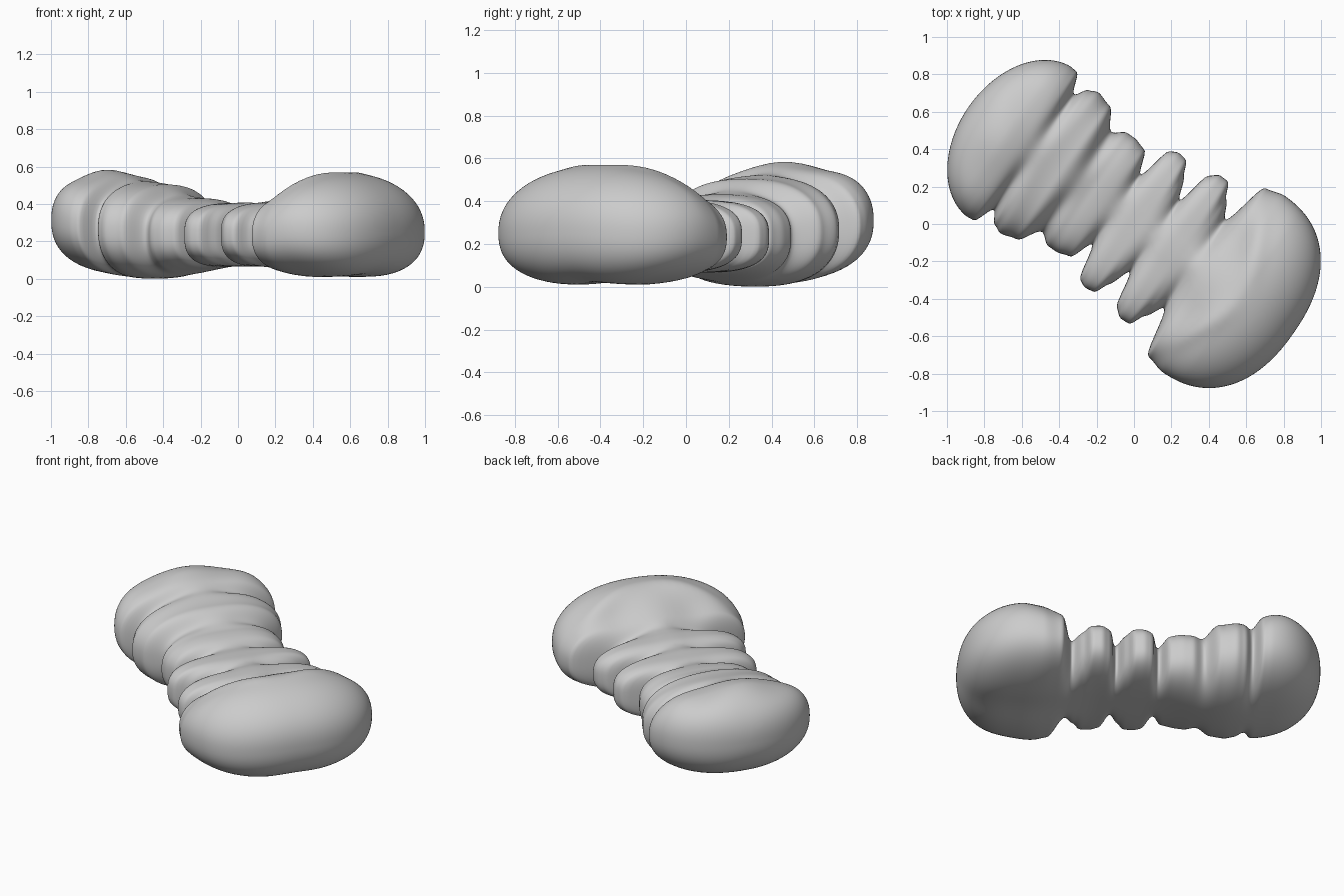
import bpy
import bmesh
import math
from mathutils import Vector

default_cube = bpy.data.objects.get("Cube")
if default_cube:
    bpy.data.objects.remove(default_cube, do_unlink=True)

RINGS, SIDES = 300, 80
TAIL, TIP = -1.085, 1.035        # ends of the body along its own axis
AXIS = Vector((.82, -.57, 0))    # long direction
ACROSS = Vector((.57, .82, 0))   # rib direction
GROOVES = (-.66, -.38, -.12, .13, .385)

# Half width along the axis: rounded rib plateaus alternate with narrow grooves
WIDTH = [(-.77, .49), (-.715, .485), (-.66, .375), (-.61, .44), (-.56, .46),
         (-.47, .437), (-.38, .325), (-.31, .37), (-.26, .37), (-.18, .35),
         (-.12, .22), (-.07, .42), (-.02, .44), (.035, .432), (.075, .35),
         (.13, .225), (.175, .43), (.23, .467), (.285, .465), (.33, .38),
         (.39, .285), (.465, .55), (.58, .575)]
TOP = [(-.85, .585), (-.48, .515), (-.28, .442), (-.05, .415), (.3, .42),
       (.7, .575)]
BOTTOM = [(-1, .06), (-.55, .01), (-.05, .075), (.2, .075), (.65, .012)]


def ease(keys, u):
    """Smoothly blend between neighbouring keys."""
    if u <= keys[0][0]:
        return keys[0][1]
    for (a, p), (b, q) in zip(keys, keys[1:]):
        if u <= b:
            t = (u - a) / (b - a)
            return p + (q - p) * t * t * (3 - 2 * t)
    return keys[-1][1]


def rounding(u, start, end, power):
    """Shrink factor that rounds off an end of the body."""
    t = min(max((u - start) / (end - start), 0), 1)
    return max(1 - t ** power, 0) ** (1 / power)


def bump(d, size):
    return math.exp(-(d / size) ** 2)


def power_curve(value, n):
    return math.copysign(abs(value) ** (2 / n), value)


def surface_point(u, angle):
    head = rounding(u, -.74, TAIL, 2)
    knuckle = rounding(u, .57, TIP, 2.3)
    width = ease(WIDTH, u) * head * knuckle
    height_scale = rounding(u, -.8, TAIL, 2.3) * rounding(u, .68, TIP, 2.3)
    top, bottom = ease(TOP, u), ease(BOTTOM, u)
    middle, half = (top + bottom) / 2, (top - bottom) / 2 * height_scale

    # Boxier section in the ribbed shaft, rounder at both ends
    n = 2.3 + .7 * bump(u - .05, .35)
    v = width * power_curve(math.cos(angle), n)
    rise = power_curve(math.sin(angle), n)
    z = middle + half * rise

    # The large end droops towards its sides and its tip
    z -= ease([(.38, 0), (.55, .1)], u) * v * v + ease([(.7, 0), (TIP, .025)], u)

    if rise > 0:
        # Rib grooves fade out at the crest along the middle
        groove = sum(bump(u - g, .045) for g in GROOVES)
        valley = .034 * groove * (1 - .75 * bump(v, .12))
        # Soft crest, forked ridge and the hollows between them on the large end
        crest = .014 * bump(v, .05) * bump(u - .28, .22)
        fork = .026 * bump(u - .72 + .45 * abs(v), .06) * bump(abs(v) - .3, .2)
        hollow = .03 * bump(abs(v) - .22, .12) * bump(u - .47, .1)
        dents = .012 * math.sin(14 * v + 5 * u) * bump(u + .85, .15)
        z += (crest + fork + dents - hollow - valley) * rise * height_scale
    else:
        # Shallow hollow under the large end
        z -= .02 * bump(v, .12) * bump(u - .7, .3) * rise * height_scale
    return AXIS * u + ACROSS * (v + .015) + Vector((0, 0, z))


# Loft the rings, closer together towards both ends
verts = []
for i in range(RINGS):
    t = (i + .3) / (RINGS - .4)
    u = (TAIL + TIP) / 2 - (TIP - TAIL) / 2 * math.cos(math.pi * t)
    verts += [surface_point(u, math.tau * j / SIDES) for j in range(SIDES)]

faces = []
for i in range(RINGS - 1):
    for j in range(SIDES):
        k = (j + 1) % SIDES
        a, b = i * SIDES, (i + 1) * SIDES
        faces.append((a + j, a + k, b + k, b + j))
faces.append(tuple(reversed(range(SIDES))))
faces.append(tuple(range((RINGS - 1) * SIDES, RINGS * SIDES)))

# Stand the body on the ground, centred
low = Vector([min(p[k] for p in verts) for k in range(3)])
high = Vector([max(p[k] for p in verts) for k in range(3)])
origin = Vector(((low.x + high.x) / 2, (low.y + high.y) / 2, low.z))
verts = [p - origin for p in verts]

mesh = bpy.data.meshes.new("ribbed_body")
mesh.from_pydata(verts, [], faces)
body = bpy.data.objects.new("ribbed_body", mesh)
bpy.context.collection.objects.link(body)

# Consistent outward faces
bm = bmesh.new()
bm.from_mesh(mesh)
bmesh.ops.recalc_face_normals(bm, faces=bm.faces)
bm.to_mesh(mesh)
bm.free()
for face in mesh.polygons:
    face.use_smooth = True

# Slight melt of the rib edges
melt = body.modifiers.new("soft_edges", "SMOOTH")
melt.factor = .5
melt.iterations = 4

grey = bpy.data.materials.new("light_grey")
grey.use_nodes = True
colour = (.6, .6, .6, 1)
grey.diffuse_color = colour
grey.node_tree.nodes["Principled BSDF"].inputs["Base Color"].default_value = colour
mesh.materials.append(grey)
